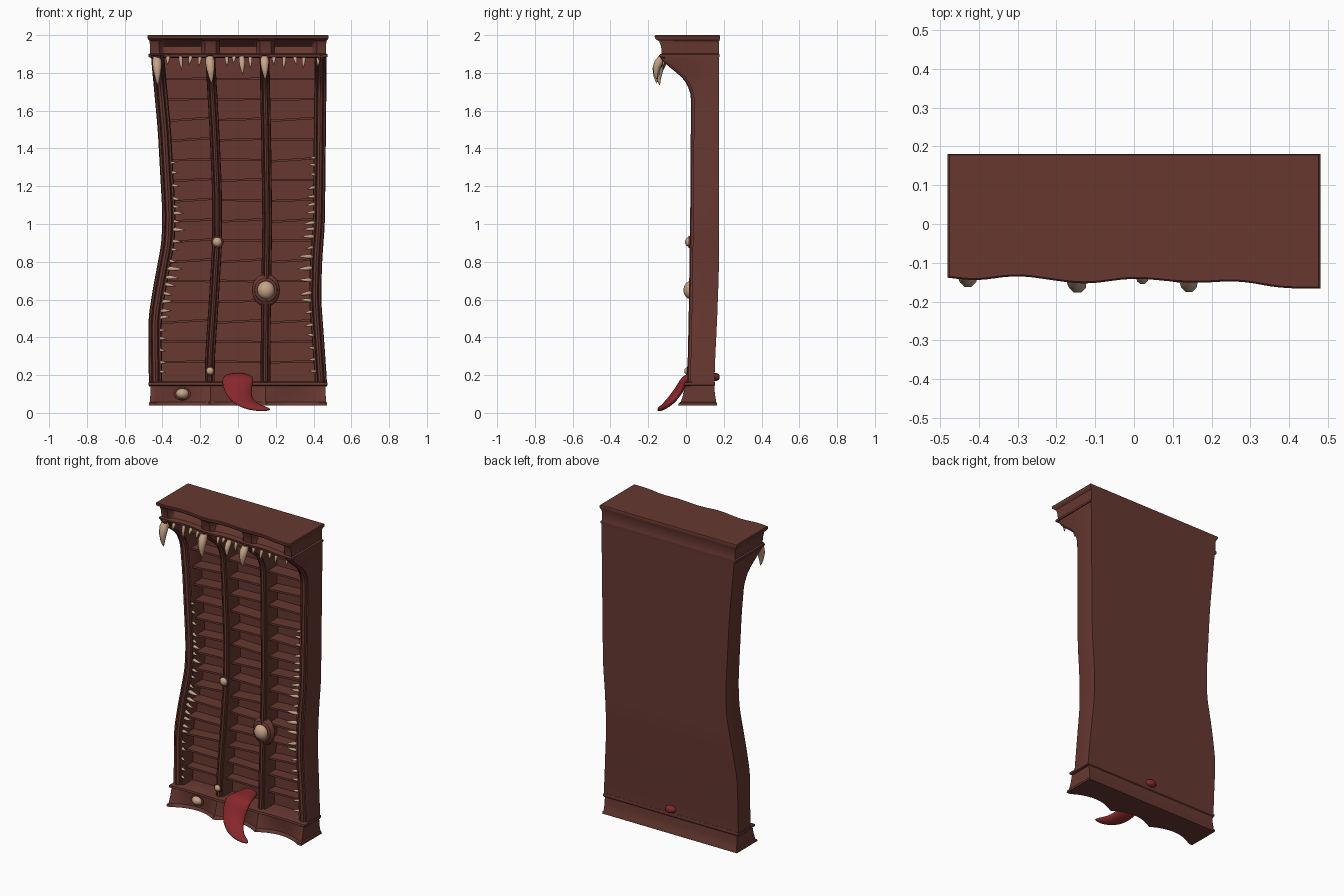
import bpy, bmesh, math, random
from mathutils import Vector

if "Cube" in bpy.data.objects:
    bpy.data.objects.remove(bpy.data.objects["Cube"])

random.seed(4)


def material(name, c):
    m = bpy.data.materials.new(name)
    m.diffuse_color = (*c, 1)
    m.use_nodes = True
    m.node_tree.nodes["Principled BSDF"].inputs["Base Color"].default_value = m.diffuse_color
    return m


WOOD = material("red brown wood", (0.135, 0.039, 0.030))
BONE = material("bone", (0.56, 0.37, 0.24))
FLESH = material("tongue red", (0.24, 0.020, 0.024))


def lin(pts, z):
    if z <= pts[0][0]:
        return pts[0][1]
    for (a, u), (b, v) in zip(pts, pts[1:]):
        if z <= b:
            return u + (v - u) * (z - a) / (b - a)
    return pts[-1][1]


def soft(pts, z, r=0.05):
    return sum(lin(pts, z + r * k / 3) for k in range(-3, 4)) / 7


def finish(ob, mat, angle=35):
    ob.data.materials.append(mat)
    bpy.ops.object.select_all(action='DESELECT')
    ob.select_set(True)
    bpy.context.view_layer.objects.active = ob
    bpy.ops.object.shade_smooth_by_angle(angle=math.radians(angle))


def lofts(name, groups, mat, angle=35):
    """Skin each group of equal-length rings and cap its ends."""
    bm = bmesh.new()
    for rings in groups:
        rows = [[bm.verts.new(p) for p in r] for r in rings]
        n = len(rows[0])
        for a, b in zip(rows, rows[1:]):
            for i in range(n):
                j = (i + 1) % n
                bm.faces.new((a[i], a[j], b[j], b[i]))
        bm.faces.new(rows[0])
        bm.faces.new(rows[-1])
    bmesh.ops.recalc_face_normals(bm, faces=bm.faces)
    me = bpy.data.meshes.new(name)
    bm.to_mesh(me)
    bm.free()
    ob = bpy.data.objects.new(name, me)
    bpy.context.collection.objects.link(ob)
    finish(ob, mat, angle)


# Warped outlines as functions of height
LEFT = [(.15, -.472), (.5, -.475), (.65, -.452), (.9, -.405), (1.05, -.40), (1.5, -.425), (1.9, -.462)]
RIGHT = [(.15, .472), (.4, .455), (.6, .44), (.8, .445), (1.0, .46), (1.9, .47)]
DIV_L = [(.15, -.15), (.3, -.148), (.6, -.128), (.9, -.11), (1.2, -.112), (1.5, -.125), (1.9, -.148)]
DIV_R = [(.15, .145), (.6, .148), (1.0, .155), (1.4, .15), (1.9, .14)]
FRONT = [(.15, .02), (.5, .028), (.9, .034), (1.2, .038), (1.68, .04), (1.74, .02), (1.78, -.01), (1.82, -.06),
         (1.86, -.11), (1.9, -.135)]
BACK = [(.15, .15), (.3, .155), (.5, .165), (.75, .174), (1.9, .176)]
W_L, W_R, W_D = .035, .032, .026
ZS = [.14 + 1.755 * i / 60 for i in range(61)]


def L(z): return soft(LEFT, z)
def R(z): return soft(RIGHT, z)
def front(z): return soft(FRONT, z, .012)
def back(z): return soft(BACK, z)


# Back panel
lofts("back_panel", [[[(L(z) + .005, back(z) - .03, z), (R(z) - .005, back(z) - .03, z), (R(z), back(z), z),
                       (L(z), back(z), z)] for z in ZS]], WOOD)

# Moulded side frames and dividers
RIB = [(-1, .016), (-.85, .002), (-.6, .002), (-.5, .014), (-.38, -.008), (0, -.014), (.38, -.008), (.5, .014),
       (.6, .002), (.85, .002), (1, .016)]


def post(centre, w, yback, push=0):
    return [[(centre(z) + w * u, front(z) + d + push, z) for u, d in RIB]
            + [(centre(z) + w, yback(z), z), (centre(z) - w, yback(z), z)] for z in ZS]


lofts("side_frames", [post(lambda z: L(z) + W_L, W_L, back), post(lambda z: R(z) - W_R, W_R, back)], WOOD)
lofts("dividers", [post(lambda z, d=d: soft(d, z), W_D, lambda z: back(z) - .02, .002) for d in (DIV_L, DIV_R)], WOOD)

# Sagging shelves in the three bays
edges = [(lambda z: L(z) + W_L, lambda z: soft(DIV_L, z)), (lambda z: soft(DIV_L, z), lambda z: soft(DIV_R, z)),
         (lambda z: soft(DIV_R, z), lambda z: R(z) - W_R)]
shelves = []
for i in range(15):
    z0 = .27 + .107 * i
    for a, b in edges:
        t = random.uniform(-.003, .011) * (1 if i < 13 else .2)
        rings = []
        for x, z in ((a(z0), z0 - t), (b(z0), z0 + t)):
            yf, yb = .058, back(z0) - .02
            rings.append([(x, yf, z - .006), (x, yf, z + .006), (x, yb, z + .006), (x, yb, z - .006)])
        shelves.append(rings)
lofts("shelves", shelves, WOOD)

# Crown and base: stacked outlines with a wavy front edge
PILLARS = [-.445, -.145, .145, .445]
CROWN_WAVE = [(-.48, .03), (-.42, .018), (-.3, .034), (-.13, .01), (0, .027), (.15, .013), (.27, .02), (.38, .0), (.48, 0)]


def slab(name, profile, wave):
    rings = []
    for z, hx, yf, yb, amount in profile:
        xs = [hx * (-1 + 2 * i / 96) for i in range(97)]
        rings.append([(x, yf + wave(x, amount), z) for x in xs] + [(hx, yb, z), (-hx, yb, z)])
    lofts(name, [rings], WOOD)


def crown_wave(x, amount):
    d = min(abs(x - p) for p in PILLARS)
    return soft(CROWN_WAVE, x, .04) + amount * min(1, max(0, (d - .03) / .02))


def base_wave(x, amount):
    for a, b in zip(PILLARS, PILLARS[1:]):
        if a < x < b:
            return amount * math.sin(math.pi * (x - a) / (b - a)) ** .8
    return 0


slab("crown", [(1.880, .462, -.12, .174, 0), (1.885, .474, -.138, .177, 0), (1.898, .474, -.140, .177, 0),
               (1.903, .465, -.128, .175, .02), (1.94, .466, -.132, .175, .045), (1.968, .468, -.142, .176, .025),
               (1.975, .474, -.155, .178, 0), (1.983, .479, -.165, .18, 0), (1.996, .480, -.166, .18, 0),
               (2.0, .476, -.162, .178, 0)], crown_wave)
slab("base", [(.04, .472, -.042, .165, .05), (.052, .472, -.038, .163, .05), (.058, .466, -.028, .160, .045),
              (.10, .464, -.014, .153, .03), (.142, .464, -.004, .150, .014), (.147, .475, -.012, .154, .008),
              (.160, .475, -.010, .154, .008), (.165, .462, .010, .152, 0)], base_wave)


# Teeth: tapered curved spikes
def spike(root, tip, r, bend=(0, 0, 0)):
    root, tip, bend = Vector(root), Vector(tip), Vector(bend)
    d = (tip - root).normalized()
    u = d.cross(Vector((.3, .9, .31))).normalized()
    v = d.cross(u)
    rings = []
    for t, k in ((0, .8), (.2, 1), (.45, .85), (.75, .5), (.93, .22), (1, .03)):
        c = root.lerp(tip, t) + bend * math.sin(math.pi * t)
        rings.append([c + (u * math.cos(q * math.pi / 4) + v * math.sin(q * math.pi / 4)) * r * k for q in range(8)])
    return rings


fangs = [spike((x, y, 1.885), (x + dx, y - .03, zt), r, (0, -.018, 0)) for x, y, dx, zt, r in
         ((-.43, -.11, .005, 1.735, .027), (-.15, -.125, .01, 1.745, .027), (.14, -.125, .004, 1.765, .025),
          (.02, -.11, .004, 1.79, .018))]
for x, ln in ((-.37, .04), (-.305, .07), (-.25, .04), (-.20, .05), (-.06, .05), (-.02, .03), (.065, .06), (.19, .04),
              (.245, .065), (.30, .04), (.35, .06), (.425, .05)):
    fangs.append(spike((x, -.105, 1.888), (x + random.uniform(-.01, .01), -.12, 1.882 - ln), .011, (0, -.006, 0)))
lofts("upper_fangs", fangs, BONE, 50)

small = []
for edge, s in ((lambda z: L(z) + 2 * W_L, 1), (lambda z: R(z) - 2 * W_R, -1)):
    z = .22
    while z < 1.37:
        big = math.exp(-((z - .78) / .3) ** 2)
        ln = random.uniform(.02, .03) + big * random.uniform(.005, .05)
        x = edge(z) - s * .012
        small.append(spike((x, front(z) + .012, z), (x + s * (ln + .012), front(z) - .002, z + random.uniform(-.012, .008)),
                           .006 + ln * .09, (0, -.008, 0)))
        z += random.uniform(.035, .07)
lofts("side_teeth", small, BONE, 50)


# Eyes with wooden lids
def ball(name, loc, scale, mat):
    bpy.ops.mesh.primitive_uv_sphere_add(segments=24, ring_count=14, radius=1, location=loc)
    ob = bpy.context.object
    ob.name, ob.scale = name, scale
    finish(ob, mat, 60)


def eye(x, y, z, rx, rz):
    ball("eyeball", (x, y, z), (rx, rx * .85, rz), BONE)
    bpy.ops.mesh.primitive_torus_add(major_radius=1.12, minor_radius=.2, major_segments=28, minor_segments=8,
                                     location=(x, y + .002, z), rotation=(math.pi / 2, 0, 0))
    ob = bpy.context.object
    ob.name, ob.scale = "eyelid", (rx, rz, rx)
    finish(ob, WOOD, 60)


eye(.148, .026, .65, .046, .048)
ball("eye_socket", (.148, .05, .65), (.074, .034, .088), WOOD)
eye(-.11, .016, .905, .025, .025)
eye(-.148, .008, .222, .02, .02)
eye(-.295, .014, .102, .034, .027)

# Lolling tongue, swept from the back wall to the floor
PATH = [(0, .178, .19, .015, .012), (0, .165, .19, .036, .026), (0, .06, .19, .07, .024), (0, .01, .188, .082, .024),
        (-.002, -.012, .165, .084, .024), (.0, -.034, .125, .077, .023), (.014, -.064, .083, .066, .022),
        (.048, -.095, .048, .050, .019), (.10, -.125, .028, .030, .015), (.145, -.138, .021, .018, .011),
        (.172, -.145, .018, .004, .003)]
P = [Vector(p[:3]) for p in PATH]
rings = []
for i, (x, y, z, w, h) in enumerate(PATH):
    t = (P[min(i + 1, len(P) - 1)] - P[max(i - 1, 0)]).normalized()
    side = t.cross(Vector((0, -.5, .87))).normalized()
    up = side.cross(t).normalized()
    rings.append([P[i] + side * w * math.cos(a * math.pi / 8) + up * h * math.sin(a * math.pi / 8) for a in range(16)])
lofts("tongue", [rings], FLESH, 70)
ob = bpy.data.objects["tongue"]
mod = ob.modifiers.new("smooth", 'SUBSURF')
mod.levels = mod.render_levels = 2
